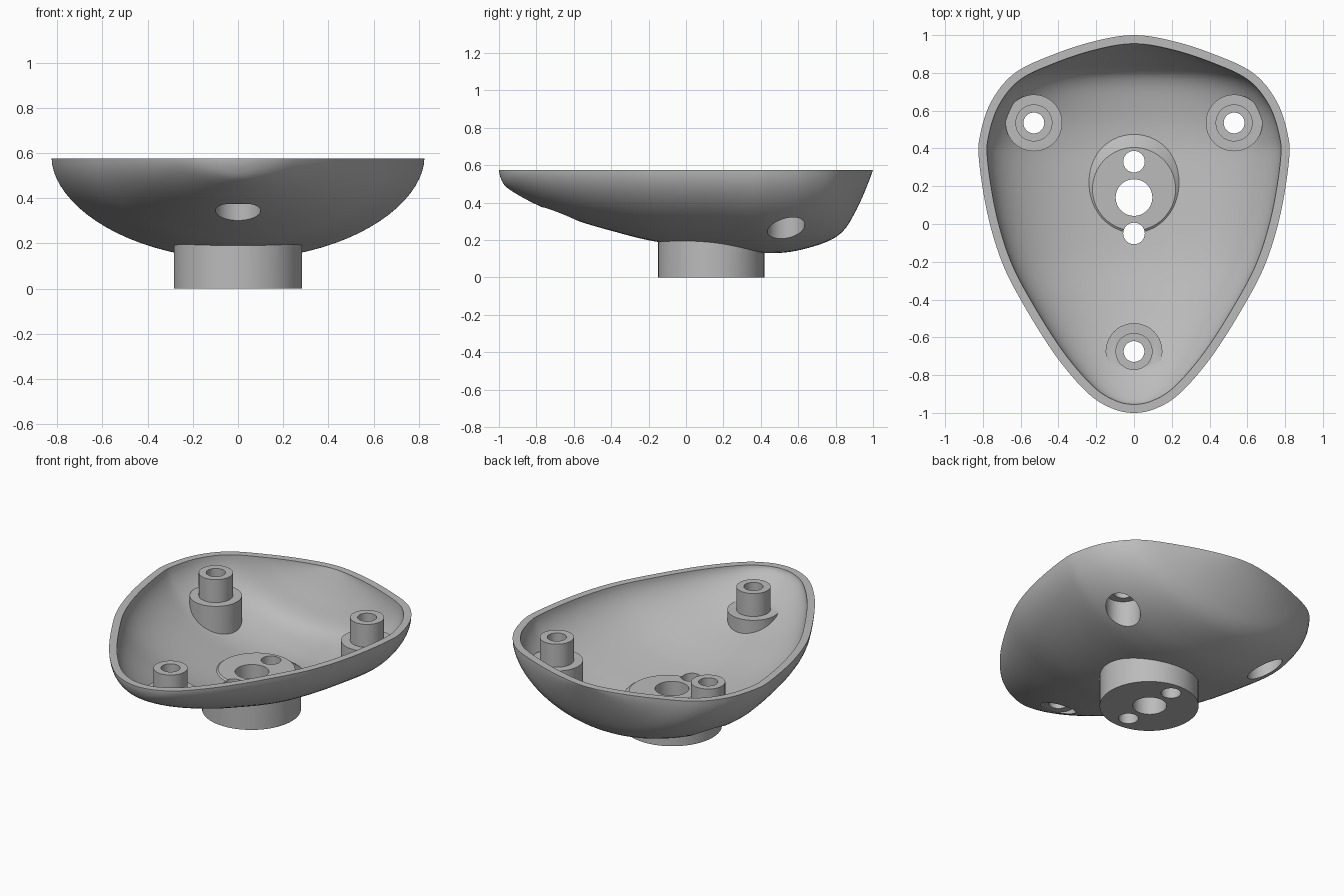
import bpy, bmesh, math
from mathutils import Vector

cube = bpy.data.objects.get("Cube")
if cube:
    bpy.data.objects.remove(cube)

RIM = 0.575
WALL = 0.045

grey = bpy.data.materials.new("plain grey")
grey.use_nodes = True
grey.diffuse_color = (0.5, 0.5, 0.5, 1)
grey.node_tree.nodes["Principled BSDF"].inputs["Base Color"].default_value = grey.diffuse_color


def spline(points, first, last, steps=6):
    """Catmull-Rom curve through 2D points, with a phantom point at each end."""
    p = [Vector(q) for q in [first, *points, last]]
    out = []
    for i in range(1, len(p) - 2):
        a, b, c, d = p[i - 1:i + 3]
        for k in range(steps):
            t = k / steps
            out.append(0.5 * (2 * b + (c - a) * t + (2 * a - 5 * b + 4 * c - d) * t ** 2
                              + (3 * b - a - 3 * c + d) * t ** 3))
    return out + [p[-2]]


def height(keel, y):
    """Height of the keel line at y."""
    if y <= keel[0].x:
        return keel[0].y
    for a, b in zip(keel, keel[1:]):
        if y <= b.x:
            return a.y + (b.y - a.y) * (y - a.x) / max(b.x - a.x, 1e-6)
    return keel[-1].y


def inset(line, dist):
    """Move the half outline inward by dist."""
    flip = lambda v: Vector((-v.x, v.y))
    ext = [flip(line[1]), *line, flip(line[-2])]
    out = []
    for a, b, c in zip(ext, ext[1:], ext[2:]):
        t = (c - a).normalized()
        out.append(b + Vector((t.y, -t.x)) * dist)
    out[0].x = out[-1].x = 0
    return out


def finish(name, bm):
    bmesh.ops.recalc_face_normals(bm, faces=bm.faces)
    mesh = bpy.data.meshes.new(name)
    bm.to_mesh(mesh)
    bm.free()
    mesh.materials.append(grey)
    obj = bpy.data.objects.new(name, mesh)
    bpy.context.collection.objects.link(obj)
    return obj


def bowl(name, outline, keel, lift=0, cols=40):
    """Solid bowl: elliptical sections hung between the rim and the keel."""
    bm = bmesh.new()
    rows = []
    for p in outline:
        depth = RIM - height(keel, p.y)
        row = []
        for j in range(cols + 1):
            a = math.pi * (j / cols - 0.5)
            drop = depth * max(math.cos(a), 0) ** 1.1 if 0 < j < cols else 0
            row.append(bm.verts.new((p.x * math.sin(a), p.y, RIM - drop)))
        rows.append(row)
    for r, s in zip(rows, rows[1:]):
        for j in range(cols):
            bm.faces.new((r[j], r[j + 1], s[j + 1], s[j]))
    bmesh.ops.remove_doubles(bm, verts=bm.verts, dist=1e-5)
    edge = [e for e in bm.edges if e.is_boundary]
    if lift:
        geom = bmesh.ops.extrude_edge_only(bm, edges=edge)["geom"]
        top = [g for g in geom if isinstance(g, bmesh.types.BMVert)]
        bmesh.ops.translate(bm, verts=top, vec=(0, 0, lift))
        edge = [e for e in bm.edges if e.is_boundary]
    bmesh.ops.edgeloop_fill(bm, edges=edge)
    return finish(name, bm)


def post(name, x, y, z0, z1, r0, r1=None):
    """Upright cylinder or cone from z0 to z1."""
    bm = bmesh.new()
    bmesh.ops.create_cone(bm, cap_ends=True, segments=64, radius1=r0,
                          radius2=r0 if r1 is None else r1, depth=z1 - z0)
    bmesh.ops.translate(bm, verts=bm.verts, vec=(x, y, (z0 + z1) / 2))
    return finish(name, bm)


def combine(target, tool, operation):
    """Apply a boolean and drop the tool object."""
    mod = target.modifiers.new("combine", 'BOOLEAN')
    mod.operation = operation
    mod.solver = 'EXACT'
    mod.object = tool
    bpy.context.view_layer.objects.active = target
    bpy.ops.object.modifier_apply(modifier=mod.name)
    bpy.data.objects.remove(tool)


# Half outline of the rim (x, y) and the keel lines (y, z)
outline = spline([(0, 1), (.2, .97), (.42, .9), (.63, .8), (.755, .65), (.815, .47), (.82, .33),
                  (.775, .05), (.7, -.2), (.595, -.41), (.42, -.69), (.25, -.89), (.12, -.975),
                  (0, -1)], (-.2, .97), (-.12, -.975))
outer_keel = spline([(-1, RIM), (-.99, .53), (-.95, .475), (-.8, .39), (-.6, .31), (-.4, .25),
                     (-.15, .19), (.2, .15), (.42, .13), (.6, .145), (.8, .215), (.9, .34),
                     (1, RIM)], (-1, .6), (1.06, .8))
inner_keel = spline([(-.955, RIM), (-.93, .535), (-.8, .445), (-.6, .36), (-.4, .3), (-.15, .24),
                     (.2, .2), (.42, .18), (.6, .195), (.78, .25), (.87, .39), (.955, RIM)],
                    (-.96, .6), (1, .7))

shell = bowl("mounting_shell", outline, outer_keel)
cavity = bowl("cavity", inset(outline, WALL), inner_keel, lift=0.1)

# Screw bosses and centre pad are left standing inside the cavity
bosses = [(-.53, .535), (.53, .535), (0, -.675)]
for x, y in bosses:
    combine(cavity, post("collar", x, y, 0, .425, .15), 'DIFFERENCE')
    combine(cavity, post("pillar", x, y, .1, .57, .098), 'DIFFERENCE')
combine(cavity, post("centre_pad", 0, .185, .165, .235, .31, .22), 'DIFFERENCE')
combine(shell, cavity, 'DIFFERENCE')

# Round foot under the shell
combine(shell, post("foot", 0, .135, 0, .2, .284), 'UNION')

# Screw holes with counterbores from below
for x, y in bosses:
    combine(shell, post("counterbore", x, y, -.1, .375, .1), 'DIFFERENCE')
    combine(shell, post("screw_hole", x, y, .3, .7, .055), 'DIFFERENCE')

# Centre cable hole and its two fixing holes
for y, r in ((.14, .097), (.33, .057), (-.05, .057)):
    combine(shell, post("foot_hole", 0, y, -.1, .5, r), 'DIFFERENCE')

bpy.ops.object.select_all(action='DESELECT')
shell.select_set(True)
bpy.context.view_layer.objects.active = shell
bpy.ops.object.shade_smooth_by_angle(angle=math.radians(32))
